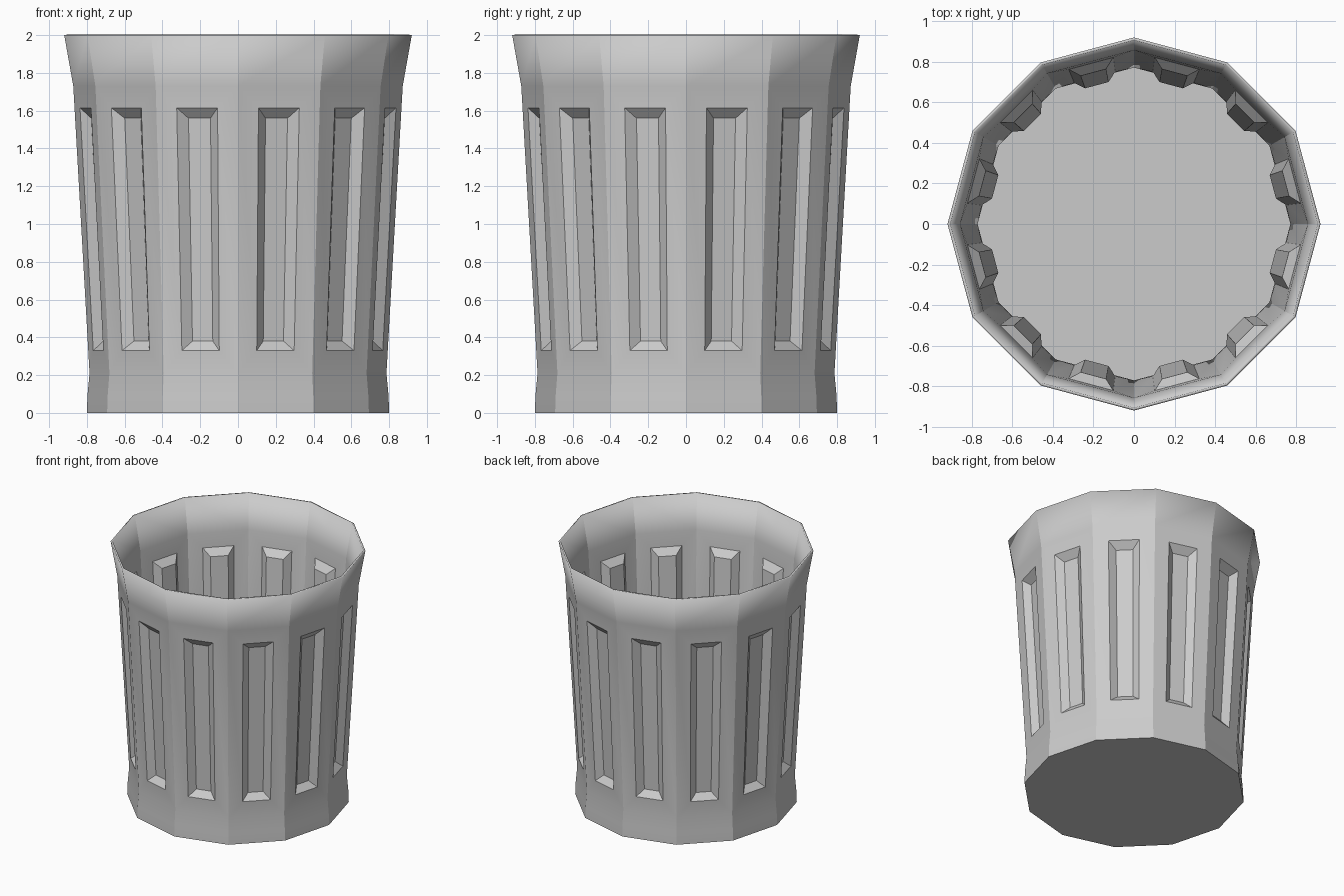
import bpy, bmesh, math
from mathutils import Vector

if "Cube" in bpy.data.objects:
    bpy.data.objects.remove(bpy.data.objects["Cube"])

SIDES = 12
PROFILE = [(0.80, 0.0), (0.797, 0.09), (0.786, 0.21), (0.872, 1.73), (0.92, 2.0)]
DEPTH = 0.045

bm = bmesh.new()


def radius(z):
    for (r0, z0), (r1, z1) in zip(PROFILE, PROFILE[1:]):
        if z <= z1:
            return r0 + (r1 - r0) * (z - z0) / (z1 - z0)
    return PROFILE[-1][0]


def point(i, u, z, depth=0.0):
    """Point on facet i: u runs 0..1 across the facet, depth goes inward."""
    step = 2 * math.pi / SIDES
    a, b = i * step, (i + 1) * step
    r = radius(z)
    p = Vector((r * math.cos(a), r * math.sin(a), z)).lerp(
        Vector((r * math.cos(b), r * math.sin(b), z)), u)
    m = (a + b) / 2
    return p - Vector((math.cos(m), math.sin(m), 0)) * depth


def rect(i, u0, u1, z0, z1, depth=0.0):
    return [bm.verts.new(point(i, u, z, depth))
            for u, z in ((u0, z0), (u1, z0), (u1, z1), (u0, z1))]


def bridge(outer, inner):
    for k in range(4):
        n = (k + 1) % 4
        bm.faces.new((outer[k], outer[n], inner[n], inner[k]))


for i in range(SIDES):
    for (_, z0), (_, z1) in zip(PROFILE, PROFILE[1:]):
        facet = rect(i, 0, 1, z0, z1)
        if z1 - z0 < 1:
            bm.faces.new(facet)
        else:
            # tall band carries the recessed panel
            edge = rect(i, 0.25, 0.75, 0.33, 1.615)
            panel = rect(i, 0.365, 0.635, 0.38, 1.56, DEPTH)
            bridge(facet, edge)
            bridge(edge, panel)
            bm.faces.new(panel)

# closed base
bm.faces.new([bm.verts.new(point(i, 0, 0)) for i in reversed(range(SIDES))])
bmesh.ops.remove_doubles(bm, verts=bm.verts[:], dist=1e-4)
bmesh.ops.recalc_face_normals(bm, faces=bm.faces[:])
# keep the shell facing outward
if max(bm.faces, key=lambda f: f.calc_area()).normal.z > 0:
    bmesh.ops.reverse_faces(bm, faces=bm.faces[:])

mesh = bpy.data.meshes.new("waste_bin")
bm.to_mesh(mesh)
bm.free()
bin_obj = bpy.data.objects.new("waste_bin", mesh)
bpy.context.collection.objects.link(bin_obj)

# crisp facets, soft profile bends
bpy.context.view_layer.objects.active = bin_obj
bin_obj.select_set(True)
bpy.ops.object.shade_smooth_by_angle(angle=math.radians(20))

# thin wall, thickened inward
wall = bin_obj.modifiers.new("wall", 'SOLIDIFY')
wall.thickness = 0.014
wall.offset = -1
wall.use_even_offset = True
